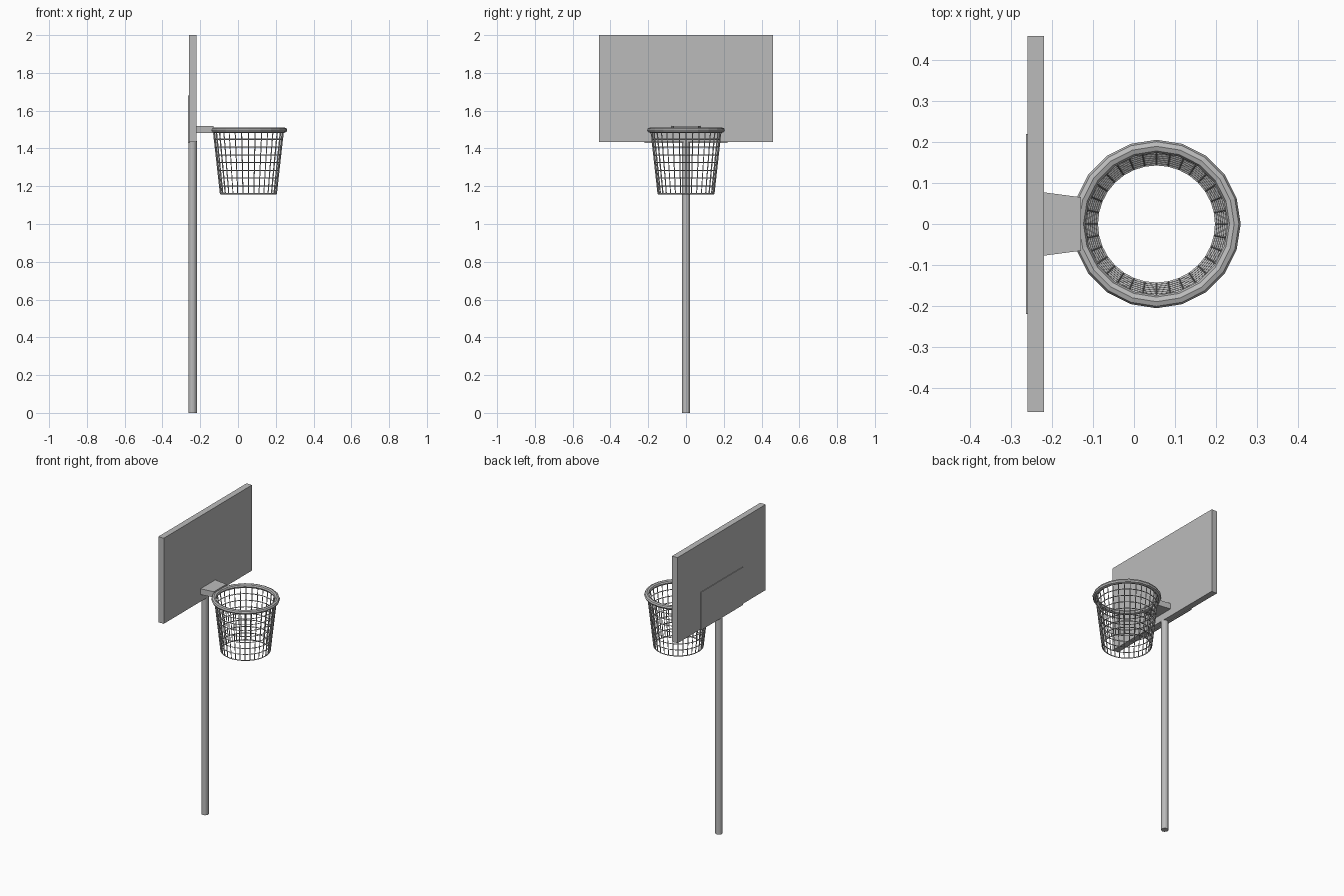
import bpy, bmesh, math
from mathutils import Matrix, Vector

cube = bpy.data.objects.get("Cube")
if cube:
    bpy.data.objects.remove(cube, do_unlink=True)

GREY = (0.5, 0.5, 0.5, 1)
grey = bpy.data.materials.new("plain grey")
grey.use_nodes = True
grey.diffuse_color = GREY
grey.node_tree.nodes["Principled BSDF"].inputs["Base Color"].default_value = GREY

HOOP_X = 0.055


def add_object(name, bm):
    bmesh.ops.recalc_face_normals(bm, faces=bm.faces)
    mesh = bpy.data.meshes.new(name)
    bm.to_mesh(mesh)
    bm.free()
    mesh.materials.append(grey)
    obj = bpy.data.objects.new(name, mesh)
    bpy.context.collection.objects.link(obj)
    return obj


def box(name, low, high):
    low, high = Vector(low), Vector(high)
    bm = bmesh.new()
    bmesh.ops.create_cube(bm, size=1)
    for v in bm.verts:
        v.co = (low + high) / 2 + v.co * (high - low)
    return add_object(name, bm)


def ring_surface(name, profile, sides, closed):
    """Sweep (radius, height) points around the hoop axis."""
    bm = bmesh.new()
    rings = []
    for radius, z in profile:
        ring = []
        for i in range(sides):
            a = math.tau * i / sides
            ring.append(bm.verts.new((HOOP_X + radius * math.cos(a), radius * math.sin(a), z)))
        rings.append(ring)
    pairs = list(zip(rings, rings[1:]))
    if closed:
        pairs.append((rings[-1], rings[0]))
    for lower, upper in pairs:
        for i in range(sides):
            j = (i + 1) % sides
            bm.faces.new((lower[i], lower[j], upper[j], upper[i]))
    return add_object(name, bm)


# Pole, ending under the board
bm = bmesh.new()
bmesh.ops.create_cone(bm, cap_ends=True, segments=12, radius1=0.022, radius2=0.022,
                      depth=1.44, matrix=Matrix.Translation((-0.24, 0, 0.72)))
add_object("pole", bm)

# Board and thin mounting plate behind it
box("backboard", (-0.26, -0.46, 1.435), (-0.22, 0.46, 2))
box("mounting_plate", (-0.264, -0.22, 1.43), (-0.255, 0.22, 1.68))

# Bracket, narrowing towards the hoop
bracket = box("hoop_bracket", (-0.225, -0.078, 1.482), (-0.13, 0.078, 1.52))
for v in bracket.data.vertices:
    if v.co.x > -0.2:
        v.co.y *= 0.84

# Faceted rim
rim_profile = [(0.19 + 0.016 * math.cos(math.tau * k / 8),
                1.497 + 0.014 * math.sin(math.tau * k / 8)) for k in range(8)]
ring_surface("rim", rim_profile, 20, True)

# Tapered net made of strands
ROWS = 8
net_profile = [(0.147 + 0.037 * k / ROWS, 1.16 + 0.33 * k / ROWS) for k in range(ROWS + 1)]
net = ring_surface("net", net_profile, 32, False)
strands = net.modifiers.new("strands", "WIREFRAME")
strands.thickness = 0.008
strands.use_boundary = True
strands.use_even_offset = False
